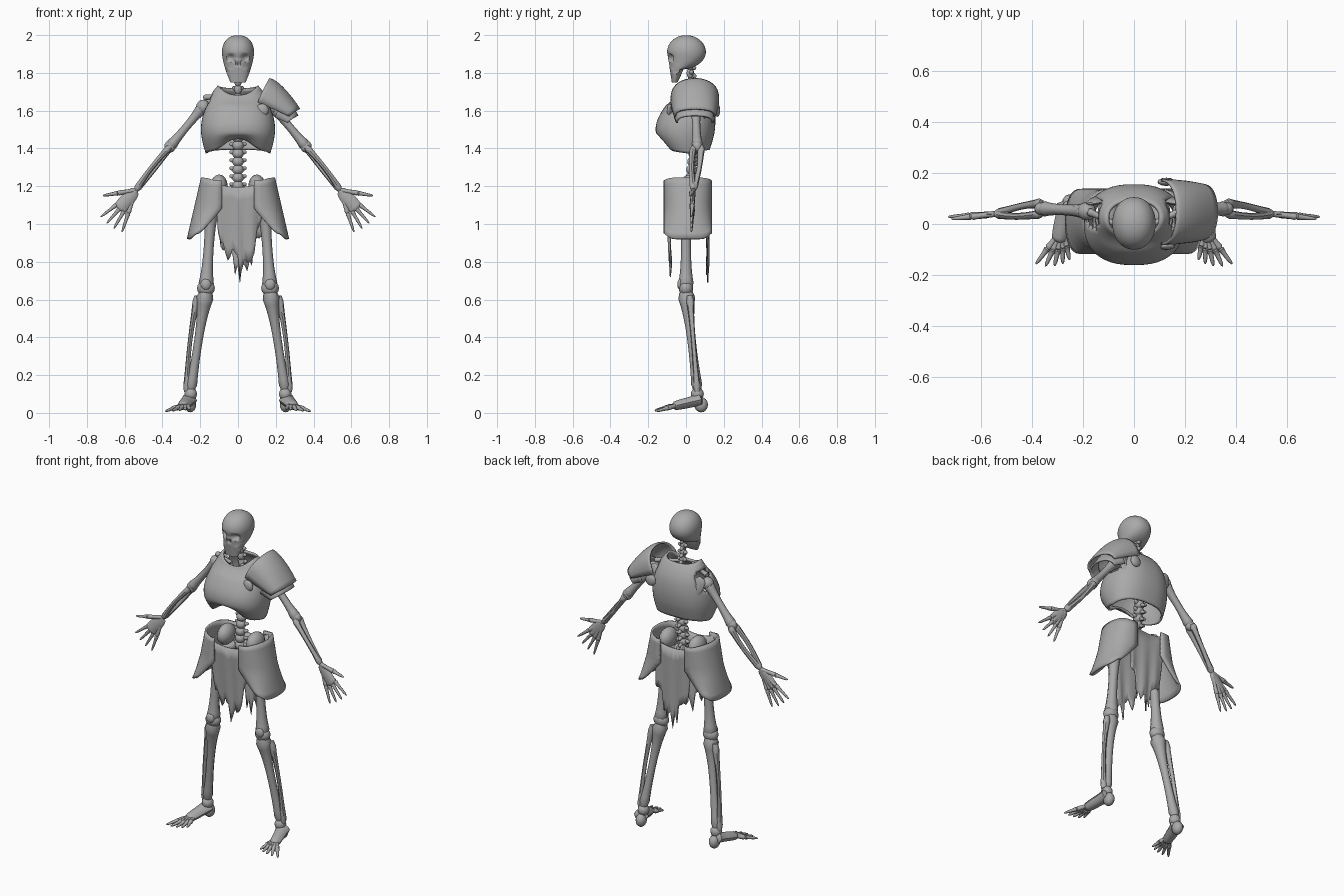
import bpy, bmesh, random
from math import sin, cos, pi, sqrt, copysign
from mathutils import Vector

cube = bpy.data.objects.get("Cube")
if cube:
    bpy.data.objects.remove(cube, do_unlink=True)

random.seed(4)
GREY = (0.4, 0.4, 0.4, 1)
material = bpy.data.materials.new("plain_grey")
material.use_nodes = True
material.diffuse_color = GREY
material.node_tree.nodes["Principled BSDF"].inputs["Base Color"].default_value = GREY
parts = []


def steps(count):
    return [i / count for i in range(count + 1)]


def turn(count):
    return [2 * pi * i / count for i in range(count)]


def power(value, exponent):
    return copysign(abs(value) ** exponent, value)


def skin(name, rows, closed=False, thickness=0, mirror=False, keep=None):
    """Skin rows of points: closed rows without thickness are capped into solids."""
    bm = bmesh.new()
    verts = [[bm.verts.new(point) for point in row] for row in rows]
    count = len(rows[0])
    for low, high in zip(verts, verts[1:]):
        for i in range(count if closed else count - 1):
            j = (i + 1) % count
            face = bm.faces.new((low[i], low[j], high[j], high[i]))
            if keep and not keep(face.calc_center_median()):
                bm.faces.remove(face)
    if closed and not thickness:
        bm.faces.new(verts[0])
        bm.faces.new(verts[-1])
    bmesh.ops.recalc_face_normals(bm, faces=bm.faces)
    mesh = bpy.data.meshes.new(name)
    bm.to_mesh(mesh)
    bm.free()
    mesh.materials.append(material)
    part = bpy.data.objects.new(name, mesh)
    bpy.context.collection.objects.link(part)
    if thickness:
        solid = part.modifiers.new("thickness", "SOLIDIFY")
        solid.thickness = thickness
        solid.offset = 0
    if mirror:
        part.modifiers.new("both_sides", "MIRROR").use_mirror_merge = False
    parts.append(part)


def bone(name, start, end, radius, start_knob, end_knob, flat=1, bend=(0, 0, 0), mirror=True):
    """Slim shaft that swells or tapers to a rounded knob at each end."""
    start, end, bend = Vector(start), Vector(end), Vector(bend)
    along = (end - start).normalized()
    across = Vector((0, 1, 0)) if abs(along.y) < 0.75 else Vector((1, 0, 0))
    u = along.cross(across).normalized()
    v = u.cross(along)
    rows = []
    for t in steps(16):
        r = radius + (start_knob - radius) * (1 - t) ** 5 + (end_knob - radius) * t ** 5
        if t in (0, 1):
            r *= 0.65
        centre = start.lerp(end, t) + bend * sin(pi * t)
        rows.append([centre + u * r * cos(a) + v * r * flat * sin(a) for a in turn(8)])
    skin(name, rows, closed=True, mirror=mirror)


def ball(name, centre, size, mirror=True):
    rows = []
    for t in steps(8):
        ring, height = sin(pi * t) + 0.01, cos(pi * t)
        rows.append([Vector(centre) + Vector((size[0] * ring * cos(a), size[1] * ring * sin(a),
                                              size[2] * height)) for a in turn(12)])
    skin(name, rows, closed=True, mirror=mirror)


# Skull: round cranium running into a narrow jaw, with hollows pressed into the face
EYE, CHEEK, NOSE = (0.037, 1.88, 0.024), (0.07, 1.81, 0.02), (0, 1.845, 0.014)
rows = []
for t in steps(40):
    z = 1.999 - 0.25 * t
    dome = sqrt(max(0, 1 - ((z - 1.91) / 0.09) ** 2))
    drop = max(0, (1.91 - z) / 0.16)
    front = 0.1 * (dome if drop == 0 else 1 - drop / 4)
    back = 0.105 * dome - 0.045 * drop ** 2
    width = 0.085 * dome ** 0.85 if drop == 0 else 0.085 - 0.045 * drop ** 1.6
    row = []
    for a in turn(40):
        x, y = width * power(sin(a), 0.9), (back - front) / 2 - (back + front) / 2 * cos(a)
        for hx, hz, radius in (EYE, CHEEK, NOSE):
            distance = ((abs(x) - hx) ** 2 + (z - hz) ** 2) / radius ** 2
            if cos(a) > 0 and distance < 1:
                y += radius * (1 - distance)
        row.append((x, y, z))
    rows.append(row)
skin("skull", rows, closed=True)

# Spine: bodies with side and rear spikes
for t in steps(16):
    z = 1.16 + 0.68 * t
    y = 0.022 + 0.03 * sin(pi * t) ** 2
    r = 0.03 if t < 0.6 else 0.02
    body = Vector((0, y, z))
    ball("vertebra", body, (r, r, 0.028), mirror=False)
    bone("vertebra_side_spikes", body, body + Vector((r * 1.5, 0.01, 0.01)), 0.012, 0.015, 0.006)
    bone("vertebra_rear_spike", body, body + Vector((0, r * 1.5, -0.02)), 0.012, 0.014, 0.006, mirror=False)

# Breastplate: swelling chest with an arched hem, low neckline and arm holes
rows = []
for h in steps(24):
    swell = sin(1.4 * pi * h)
    width = 0.165 + 0.025 * swell - 0.04 * h ** 8
    front = 0.1 + 0.055 * swell
    back = 0.12 + 0.03 * sin(pi * h) - 0.03 * h ** 6
    hem, neck = max(0, 1 - 3.3 * h), max(0, h - 0.7) / 6
    row = []
    for a in turn(48):
        c, ahead = cos(a), max(0, cos(a))
        behind = max(0, -c)
        lift = hem * (0.02 * ahead + 0.06 * ahead ** 9 + 0.02 * behind) - neck * (ahead ** 2 + 0.3 * behind)
        row.append((width * power(sin(a), 0.8), (back - front) / 2 - (back + front) / 2 * power(c, 0.9),
                    1.375 + 0.355 * h + lift))
    rows.append(row)


def off_arm_hole(p):
    return abs(p.x) < 0.125 or Vector((p.y - 0.04, p.z - 1.63)).length > 0.06


skin("breastplate", rows, closed=True, thickness=0.012, keep=off_arm_hole)


# Shoulder armour: arches stepping outwards and down over one shoulder
def shoulder_plate(name, first, shift, half_depth):
    rows = []
    for t in [first + (1 - first) * k for k in steps(10)]:
        base = Vector((0.105 + 0.165 * t, 1.645 - 0.075 * t))
        crown = Vector((0.165 + 0.16 * t, 1.768 - 0.16 * t ** 1.5))
        depth = half_depth * (1 - 0.16 * t * t)
        row = []
        for a in [pi * k for k in steps(24)]:
            x = base.x + (crown.x - base.x) * sin(a) ** 0.8
            z = base.y + (crown.y - base.y) * sin(a) ** 0.65
            row.append((x - shift / 4, 0.047 - depth * cos(a), z - shift))
        rows.append(row)
    skin(name, rows, thickness=0.01)


shoulder_plate("shoulder_guard", 0, 0, 0.124)
shoulder_plate("shoulder_guard_lower_plate", 0.6, 0.035, 0.112)
for y in (-0.085, 0.165):
    ball("shoulder_guard_disc", (0.127, y, 1.602), (0.035, 0.016, 0.035), mirror=False)


# Ragged loincloth: hanging sheets with a torn, pointed hem
def loincloth(name, lowest, top_y, hem_y):
    rows = []
    for k in steps(18):
        x = 0.25 * (k - 0.5)
        tear = 0 if k == 0.5 else random.uniform(0.02, 0.14)
        top, hem = 1.195 + 1.6 * x * x, lowest + 12 * x * x + tear
        rows.append([(x * (1 - t / 12) + 0.01 * t, top_y + (hem_y - top_y) * t + t * sin(70 * x) / 160,
                      top + (hem - top) * t) for t in steps(6)])
    skin(name, rows, thickness=0.006)


loincloth("front_loincloth", 0.72, -0.108, -0.083)
loincloth("back_loincloth", 0.69, 0.122, 0.115)

# Hip guards: half wraps flaring outwards, front and back corners cut away below
rows = []
for t in steps(10):
    inner, outer = 0.085 + 0.12 * max(0, 2 * t - 1), 0.19 + 0.075 * t
    rows.append([(inner + (outer - inner) * sin(a) ** 0.7, 0.01 - 0.122 * cos(a),
                  1.245 - 0.325 * t + 0.03 * (t ** 4 - (1 - t) ** 4 / 2) * cos(a) ** 6)
                 for a in [pi * k for k in steps(20)]])
skin("hip_guards", rows, thickness=0.012, mirror=True)

# Pelvis and shoulder girdle
HIP, KNEE, ANKLE = Vector((0.14, 0, 1.09)), Vector((0.17, 0, 0.66)), Vector((0.25, 0.06, 0.12))
SHOULDER, ELBOW, WRIST = Vector((0.185, 0.05, 1.62)), Vector((0.36, 0.06, 1.41)), Vector((0.54, 0.04, 1.18))
ball("hip_bones", (0.1, 0.03, 1.2), (0.045, 0.07, 0.062))
bone("pelvis", (0, 0.06, 1.17), HIP, 0.025, 0.035, 0.035)
bone("collar_bones", (0.03, -0.02, 1.68), (0.18, 0.05, 1.67), 0.01, 0.012, 0.018)
bone("shoulder_blades", (0.1, 0.11, 1.52), (0.17, 0.08, 1.66), 0.04, 0.015, 0.02, flat=0.35)
ball("shoulder_joints", SHOULDER, (0.036, 0.036, 0.038))

# Arms
bone("upper_arms", SHOULDER, ELBOW, 0.02, 0.036, 0.034)
ball("elbows", ELBOW, (0.03, 0.026, 0.032))
bone("outer_forearms", ELBOW - Vector((0, 0.02, 0)), WRIST, 0.013, 0.02, 0.02, bend=(0.01, -0.01, 0))
bone("inner_forearms", ELBOW + Vector((0, 0.02, 0)), WRIST, 0.013, 0.024, 0.02, bend=(-0.01, 0.01, 0))

# Hands: digits fan out from the wrist
bone("palms", WRIST, (0.63, 0.03, 1.08), 0.038, 0.02, 0.034, flat=0.35)


def digit(name, root, reach, slim):
    knuckle, tip = root + reach * 0.55, root + reach
    bone(name + "_bases", root, knuckle, slim, slim * 1.2, slim * 1.4)
    bone(name + "_tips", knuckle, tip, slim * 0.8, slim * 1.4, 0.003)


digit("thumb", WRIST, Vector((0.175, -0.02, -0.03)), 0.011)
for i in range(4):
    a = 0.65 + 0.2 * i
    digit("finger", WRIST, 0.235 * Vector((cos(a), -0.05, -sin(a))), 0.01)

# Legs
bone("thigh_bones", HIP, KNEE, 0.025, 0.045, 0.046)
ball("knees", KNEE, (0.047, 0.038, 0.042))
ball("kneecaps", KNEE + Vector((0, -0.03, 0.02)), (0.027, 0.016, 0.03))
bone("shin_bones", KNEE - Vector((0, 0, 0.02)), ANKLE, 0.021, 0.054, 0.032)
bone("calf_bones", (0.215, 0.02, 0.62), (0.272, 0.06, 0.11), 0.011, 0.024, 0.022, bend=(0.012, 0, 0))

# Feet: toes fan out from the instep
ball("ankles", ANKLE - Vector((0, 0, 0.02)), (0.033, 0.034, 0.035))
ball("heels", (0.252, 0.08, 0.043), (0.03, 0.036, 0.04))
bone("insteps", (0.257, 0.08, 0.07), (0.295, -0.07, 0.035), 0.028, 0.036, 0.02, flat=1.3)
for i in range(5):
    a = 0.92 + 0.22 * i
    digit("toe", Vector((0.28, -0.02, 0.048)), (0.172 - 0.012 * i) * Vector((cos(a), -sin(a), -0.23)), 0.011)

# Smooth shading with sharp armour edges
bpy.ops.object.select_all(action="DESELECT")
for part in parts:
    part.select_set(True)
bpy.context.view_layer.objects.active = parts[0]
bpy.ops.object.shade_smooth_by_angle(angle=pi / 4)
